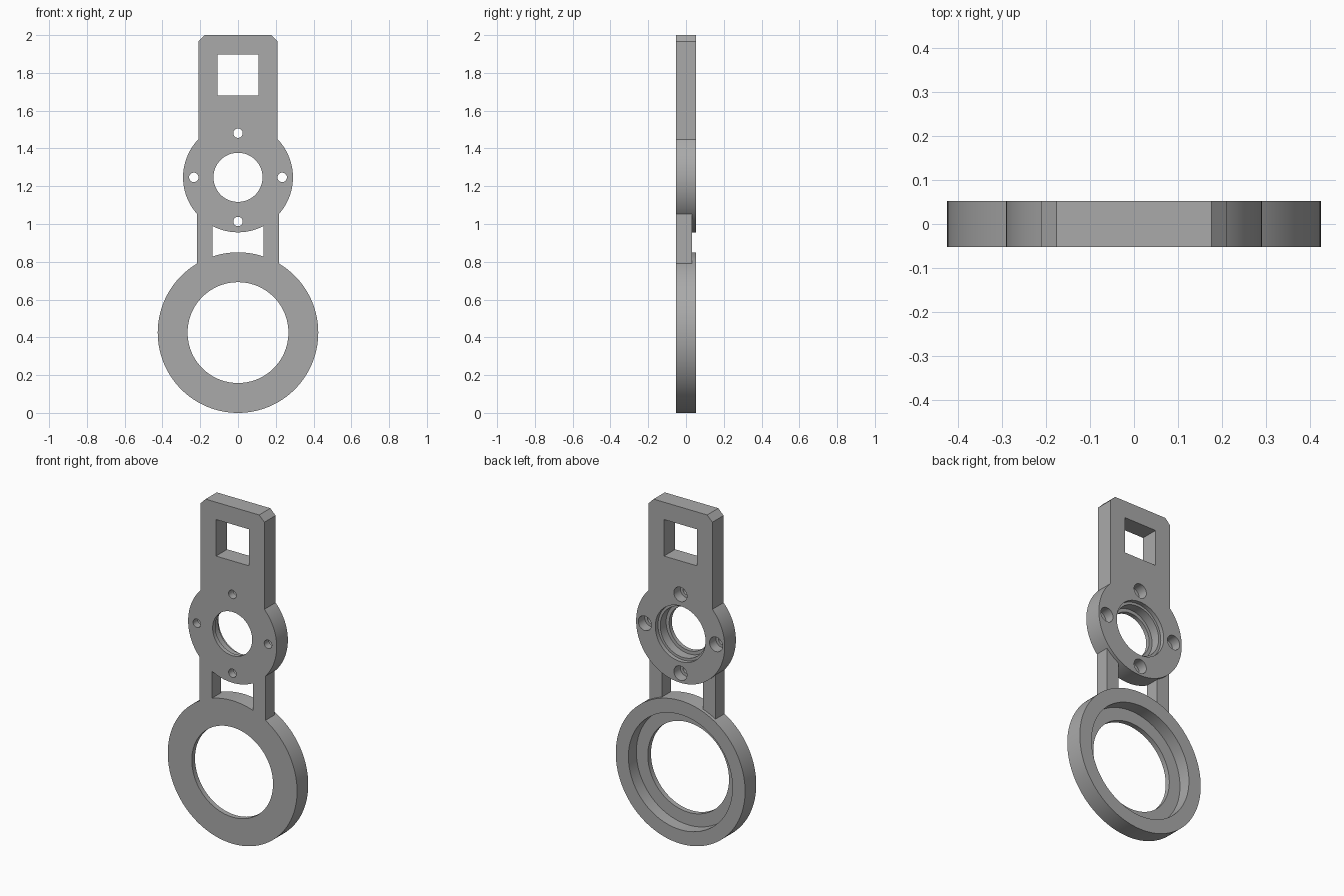
import bpy
import bmesh
import math

HALF = 0.0525            # half of the plate thickness
RING_Z, DISC_Z = 0.425, 1.247
RING_R, DISC_R = 0.425, 0.291
PLATE_X, CHAMFER = 0.21, 0.034

cube = bpy.data.objects.get("Cube")
if cube:
    bpy.data.objects.remove(cube, do_unlink=True)

grey = bpy.data.materials.new("plain grey")
grey.use_nodes = True
colour = (0.4, 0.4, 0.4, 1)
grey.diffuse_color = colour
grey.node_tree.nodes["Principled BSDF"].inputs["Base Color"].default_value = colour


def prism(name, outline, y0, y1):
    """Extrude an outline in the xz plane from y0 to y1."""
    bm = bmesh.new()
    face = bm.faces.new([bm.verts.new((x, y0, z)) for x, z in outline])
    extruded = bmesh.ops.extrude_face_region(bm, geom=[face])["geom"]
    verts = [v for v in extruded if isinstance(v, bmesh.types.BMVert)]
    bmesh.ops.translate(bm, verts=verts, vec=(0, y1 - y0, 0))
    bmesh.ops.recalc_face_normals(bm, faces=bm.faces)
    mesh = bpy.data.meshes.new(name)
    bm.to_mesh(mesh)
    bm.free()
    mesh.materials.append(grey)
    obj = bpy.data.objects.new(name, mesh)
    bpy.context.collection.objects.link(obj)
    return obj


def arc(x, z, r, start=0.0, sweep=math.tau, steps=96):
    return [(x + r * math.cos(start + sweep * i / steps),
             z + r * math.sin(start + sweep * i / steps)) for i in range(steps)]


def box(x0, x1, z0, z1):
    return [(x0, z0), (x1, z0), (x1, z1), (x0, z1)]


helpers = []


def combine(target, part, operation):
    mod = target.modifiers.new(part.name, 'BOOLEAN')
    mod.operation, mod.solver, mod.object = operation, 'EXACT', part
    part.hide_render = True
    helpers.append(part)


def bore(target, x, z, r, depth=None, steps=96):
    """Cut a round hole from the back, right through if no depth is given."""
    front = HALF - depth if depth else -HALF - 0.1
    combine(target, prism("bore", arc(x, z, r, steps=steps), front, HALF + 0.1),
            'DIFFERENCE')


# Chamfered upper plate flowing into the middle disc
join = math.acos(PLATE_X / DISC_R)
outline = arc(0, DISC_Z, DISC_R, math.pi - join, math.pi + 2 * join)
outline += [(PLATE_X, DISC_Z + DISC_R * math.sin(join)),
            (PLATE_X, 2 - CHAMFER), (PLATE_X - CHAMFER, 2),
            (CHAMFER - PLATE_X, 2), (-PLATE_X, 2 - CHAMFER)]
bracket = prism("bracket", outline, -HALF, HALF)

# Large lower ring and the two thinner legs
combine(bracket, prism("ring", arc(0, RING_Z, RING_R, steps=128), -HALF, HALF), 'UNION')
for side in (-1, 1):
    x0, x1 = sorted((side * 0.135, side * 0.217))
    combine(bracket, prism("leg", box(x0, x1, 0.765, 1.08), -HALF, 0.033), 'UNION')

# Square window
combine(bracket, prism("window", box(-0.108, 0.108, 1.68, 1.897), -1, 1), 'DIFFERENCE')

# Ring opening with its recess
bore(bracket, 0, RING_Z, 0.267)
bore(bracket, 0, RING_Z, 0.342, 0.075)

# Disc opening with its stepped recess
bore(bracket, 0, DISC_Z, 0.13)
bore(bracket, 0, DISC_Z, 0.15, 0.08)
bore(bracket, 0, DISC_Z, 0.165, 0.025)

# Four counterbored screw holes
for k in range(4):
    angle = k * math.pi / 2
    x, z = 0.234 * math.cos(angle), DISC_Z + 0.234 * math.sin(angle)
    bore(bracket, x, z, 0.025, steps=32)
    bore(bracket, x, z, 0.043, 0.06, steps=32)

# Bake the cuts and remove the helpers
bpy.context.view_layer.update()
graph = bpy.context.evaluated_depsgraph_get()
baked = bpy.data.meshes.new_from_object(bracket.evaluated_get(graph))
bracket.modifiers.clear()
bracket.data = baked
for part in helpers:
    bpy.data.objects.remove(part, do_unlink=True)

bpy.ops.object.select_all(action='DESELECT')
bracket.select_set(True)
bpy.context.view_layer.objects.active = bracket
bpy.ops.object.shade_smooth_by_angle(angle=math.radians(30))
